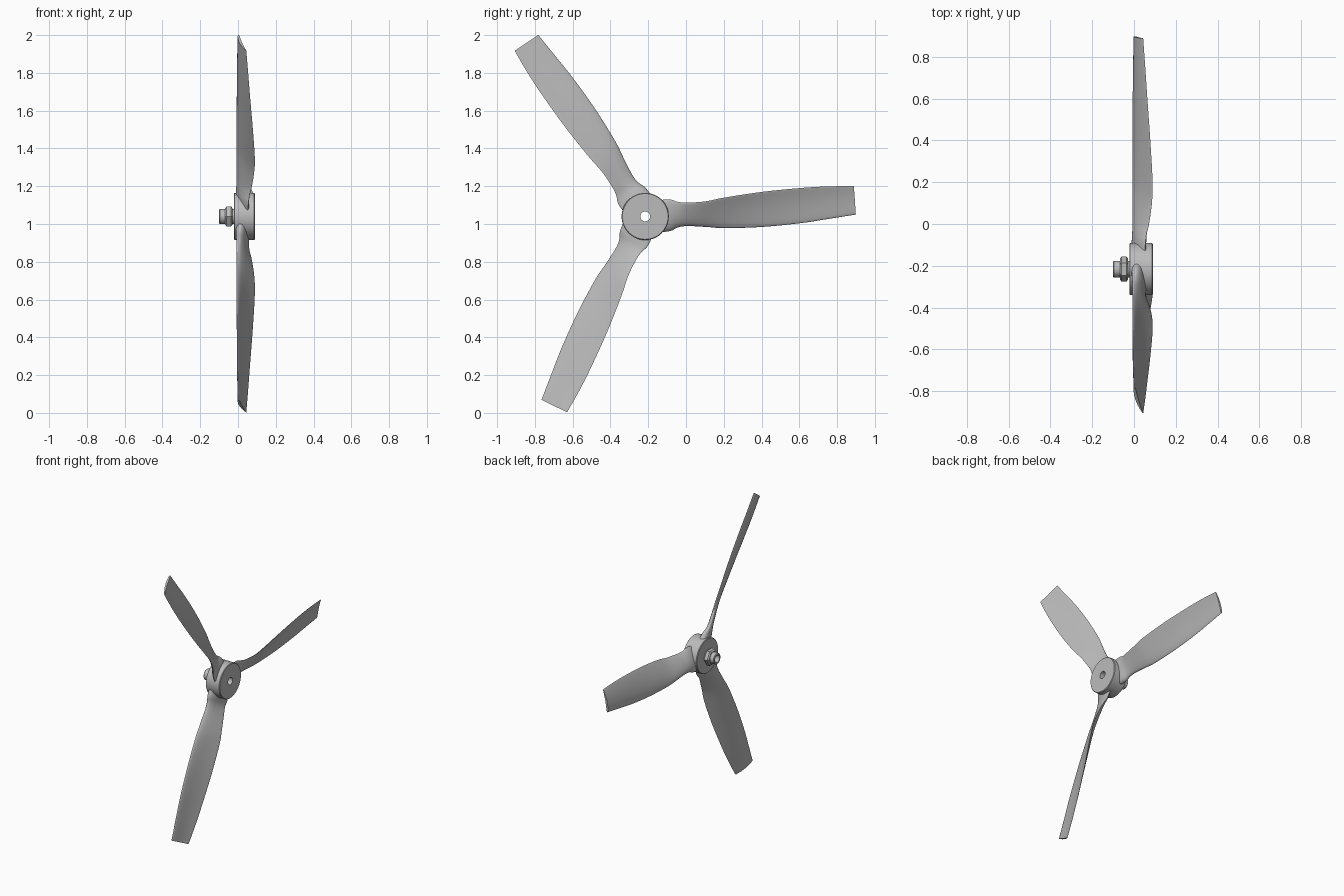
import bpy, bmesh, math
from mathutils import Vector, Matrix

cube = bpy.data.objects.get("Cube")
if cube:
    bpy.data.objects.remove(cube, do_unlink=True)

HUB = Vector((0, -0.216, 1.04))
metal = bpy.data.materials.new("grey_metal")
metal.use_nodes = True
GREY = (0.5, 0.5, 0.5, 1)
metal.diffuse_color = GREY
metal.node_tree.nodes["Principled BSDF"].inputs["Base Color"].default_value = GREY


def finish(bm, name, angle):
    bmesh.ops.recalc_face_normals(bm, faces=bm.faces)
    mesh = bpy.data.meshes.new(name)
    bm.to_mesh(mesh)
    bm.free()
    mesh.materials.append(metal)
    ob = bpy.data.objects.new(name, mesh)
    ob.location = HUB
    bpy.context.collection.objects.link(ob)
    bpy.ops.object.select_all(action='DESELECT')
    ob.select_set(True)
    bpy.context.view_layer.objects.active = ob
    bpy.ops.object.shade_smooth_by_angle(angle=math.radians(angle))
    return ob


def skin(bm, rings):
    for a, b in zip(rings, rings[1:]):
        for i in range(len(a)):
            j = (i + 1) % len(a)
            bm.faces.new((a[i], a[j], b[j], b[i]))


def lathe(name, profile, segments):
    """Turn a closed (x, radius) profile around the x axis."""
    bm = bmesh.new()
    rings = []
    for x, r in profile:
        angles = [math.tau * i / segments for i in range(segments)]
        rings.append([bm.verts.new((x, r * math.cos(a), r * math.sin(a))) for a in angles])
    skin(bm, rings + rings[:1])
    return finish(bm, name, 30)


# Hub drum, hollow shaft and hexagonal nut
BORE = 0.026
lathe("hub", [(-0.022, BORE), (-0.022, 0.121), (-0.018, 0.125), (0.086, 0.125),
              (0.09, 0.121), (0.09, BORE)], 64)
lathe("shaft_end", [(-0.1, BORE), (-0.1, 0.036), (-0.096, 0.04), (0, 0.04), (0, BORE)], 40)
lathe("hex_nut", [(-0.068, 0.03), (-0.068, 0.05), (-0.06, 0.06), (-0.036, 0.06),
                  (-0.028, 0.05), (-0.028, 0.03)], 6)

# Blade stations: distance, trailing z, leading z, trailing x, leading x, thickness
STATIONS = [
    (0.06, 0.085, -0.085, 0.05, 0.010, 0.075),
    (0.13, 0.090, -0.077, 0.055, 0.004, 0.058),
    (0.17, 0.078, -0.058, 0.06, 0.000, 0.045),
    (0.22, 0.073, -0.050, 0.072, -0.003, 0.036),
    (0.32, 0.080, -0.055, 0.086, -0.005, 0.030),
    (0.42, 0.100, -0.062, 0.089, -0.005, 0.027),
    (0.62, 0.130, -0.055, 0.078, -0.004, 0.023),
    (0.82, 0.150, -0.035, 0.064, -0.003, 0.020),
    (0.97, 0.159, -0.012, 0.054, -0.001, 0.018),
    (1.11, 0.160, 0.010, 0.044, 0.002, 0.016),
]


def smooth_stations(steps=5):
    """Catmull-Rom interpolation between the stations."""
    pts = [STATIONS[0]] + STATIONS + [STATIONS[-1]]
    for k in range(1, len(pts) - 2):
        for s in range(steps):
            t = s / steps
            yield [0.5 * (2 * b + (c - a) * t + (2 * a - 5 * b + 4 * c - d) * t * t
                          + (3 * b - a - 3 * c + d) * t ** 3)
                   for a, b, c, d in zip(*pts[k - 1:k + 3])]
    yield STATIONS[-1]


def blade(name, turn, half=16):
    bm = bmesh.new()
    rings = []
    for d, zt, zl, xt, xl, thick in smooth_stations():
        lead, trail = Vector((xl, 0, zl)), Vector((xt, 0, zt))
        chord = trail - lead
        normal = Vector((-chord.z, 0, chord.x)).normalized()
        ring = []
        for i in range(2 * half):
            a = math.pi * i / half
            u = (1 - math.cos(a)) / 2
            # Rounded leading edge, thinner trailing edge, bowed toward -x
            swell = math.sin(a) * (1.2 - 0.7 * u) * thick / 2
            camber = 0.05 * chord.length * 4 * u * (1 - u) * min(1, d / 0.5)
            p = lead + chord * u + normal * (swell + camber)
            p.y = d - 0.068 * (p.z - 0.085) * min(1, d)
            ring.append(bm.verts.new(p))
        rings.append(ring)
    skin(bm, rings)
    bm.faces.new(rings[0])
    bm.faces.new(rings[-1])
    bmesh.ops.transform(bm, matrix=Matrix.Rotation(turn, 4, 'X'), verts=bm.verts)
    return finish(bm, name, 50)


for n, label in enumerate(("back_blade", "upper_blade", "lower_blade")):
    blade(label, n * math.tau / 3)
